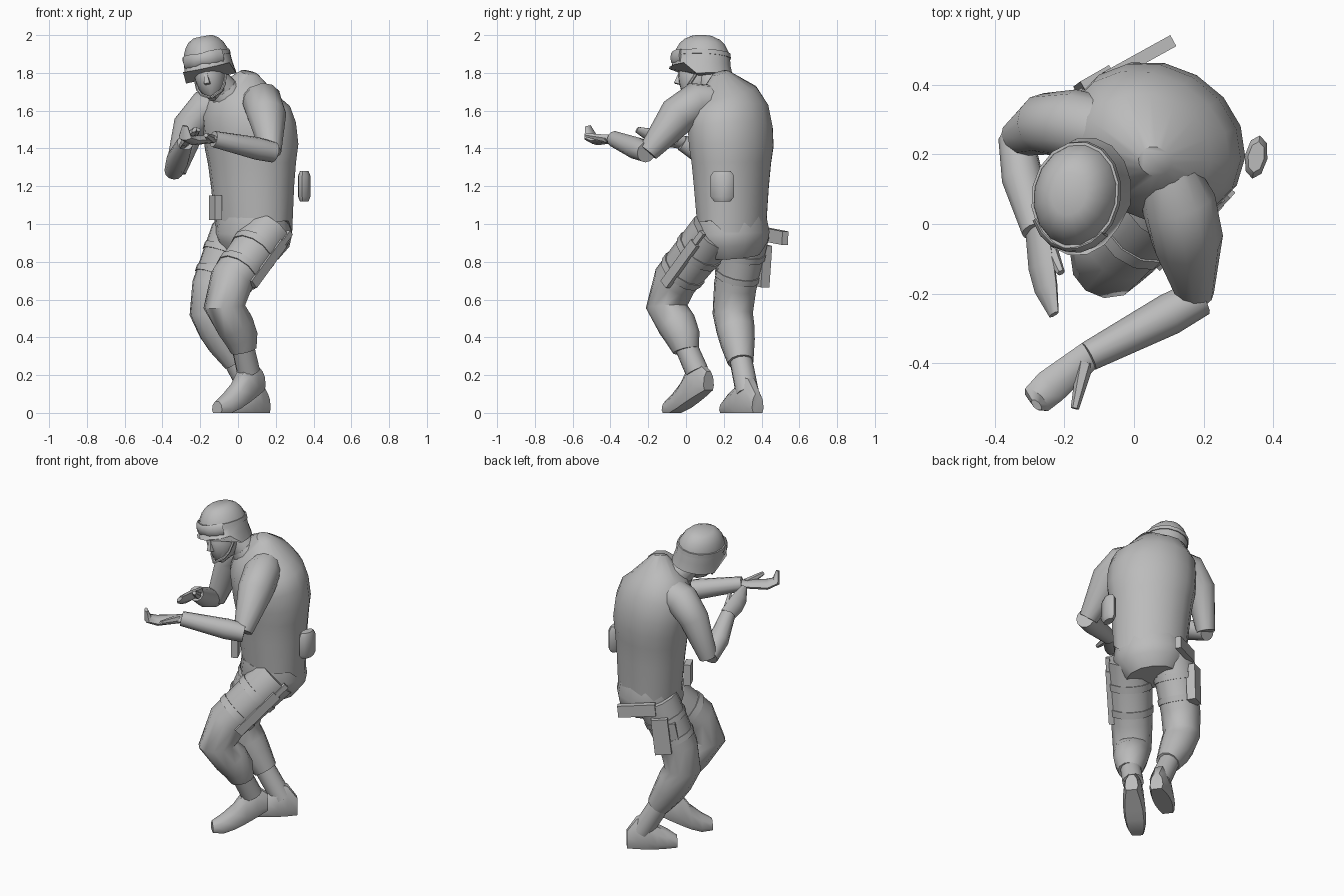
import bpy, bmesh, math
from mathutils import Vector, Matrix

cube = bpy.data.objects.get("Cube")
if cube:
    bpy.data.objects.remove(cube)

grey = bpy.data.materials.new("plain_grey")
grey.use_nodes = True
grey.diffuse_color = (.5, .5, .5, 1)
grey.node_tree.nodes["Principled BSDF"].inputs["Base Color"].default_value = grey.diffuse_color


def loft(name, rings, matrix=None):
    """Skin a list of point rings and cap both ends."""
    bm = bmesh.new()
    rows = [[bm.verts.new(point) for point in ring] for ring in rings]
    count = len(rows[0])
    for low, high in zip(rows, rows[1:]):
        for i in range(count):
            j = (i + 1) % count
            bm.faces.new((low[i], low[j], high[j], high[i]))
    bm.faces.new(rows[0][::-1])
    bm.faces.new(rows[-1])
    bmesh.ops.recalc_face_normals(bm, faces=bm.faces)
    mesh = bpy.data.meshes.new(name)
    bm.to_mesh(mesh)
    bm.free()
    mesh.materials.append(grey)
    for face in mesh.polygons:
        face.use_smooth = True
    mesh.set_sharp_from_angle(angle=math.radians(45))
    obj = bpy.data.objects.new(name, mesh)
    bpy.context.collection.objects.link(obj)
    if matrix:
        obj.matrix_world = matrix
    return obj


def soften(path):
    """Cut the corners of a path of (x, y, z, radius), keeping its ends."""
    path = [Vector(p) for p in path]
    result = [path[0]]
    for i, (p, q) in enumerate(zip(path, path[1:])):
        if i > 0:
            result.append(p.lerp(q, .25))
        if i < len(path) - 2:
            result.append(p.lerp(q, .75))
    return result + [path[-1]]


def tube(name, path, side=(1, 0, 0), sides=12, flat=1, matrix=None):
    """Sweep an ellipse along a path; flat is its depth over its width."""
    path = [Vector(p) for p in path]
    side = Vector(side)
    phase, grow = (math.pi / 4, math.sqrt(2)) if sides == 4 else (0, 1)
    angles = [phase + math.tau * k / sides for k in range(sides)]
    rings = []
    for i, point in enumerate(path):
        ahead = path[min(i + 1, len(path) - 1)].xyz
        along = (ahead - path[max(i - 1, 0)].xyz).normalized()
        u = (side - along * side.dot(along)).normalized() * point.w * grow
        v = along.cross(u) * flat
        rings.append([point.xyz + u * math.cos(q) + v * math.sin(q) for q in angles])
    return loft(name, rings, matrix)


def box(name, start, end, side, width, flat=1):
    tube(name, [(*start, width), (*end, width)], side, 4, flat)


def boot(name, heel, forward, length, lift):
    """Flat-soled sections from heel to toe; lift raises the heel."""
    forward = Vector(forward).normalized()
    across = Vector((-forward.y, forward.x, 0))
    right_half = [(.8, 0), (1, .25), (.85, .7), (.4, 1)]
    outline = right_half + [(-x, z) for x, z in reversed(right_half)]
    tops = (.1, .18, .19, .13, .1, .06)
    rings = []
    for i, top in enumerate(tops):
        d = i / (len(tops) - 1)
        width = .065 * math.sin(math.pi * (.2 + .6 * d))
        base = Vector(heel) + forward * d * length
        base.z = lift * max(0, 1 - d / .75)
        rings.append([base + across * x * width + Vector((0, 0, z * top)) for x, z in outline])
    loft(name, rings)


BODY_LEFT = (.8, -.6, 0)
CHEST_LEFT = (.87, -.5, 0)
UP = (0, 0, 1)

# Torso with the front hem raised, hips and neck
torso = tube("vest_torso", soften([
    (.085, .24, .95, .21), (.075, .24, 1.28, .235), (.072, .24, 1.45, .265),
    (.03, .22, 1.65, .24), (.06, .18, 1.8, .05)]), CHEST_LEFT, 16, .84)
for vertex in torso.data.vertices:
    if vertex.co.z < .97 and vertex.co.y < .15:
        vertex.co.z += .06
tube("hips", soften([(.08, .24, 1.04, .2), (.08, .245, .92, .22), (.07, .25, .83, .15)]),
     BODY_LEFT, flat=.9)
tube("neck", [(-.02, .2, 1.64, .09), (-.14, .11, 1.8, .06)])
tube("collar", [(-.03, .19, 1.65, .11), (-.08, .16, 1.72, .08)])

# Legs: trousers, thigh straps and boots
legs = {
    "left": ([(.16, .15, .96, .13), (-.1, -.13, .61, .115), (.01, -.02, .42, .1), (.03, 0, .33, .07)],
             (.12, .12, 0), (-.72, -.69, 0), .32, .12),
    "right": ([(-.02, .32, .96, .125), (-.17, .24, .57, .11), (-.09, .27, .4, .1), (-.01, .29, .27, .07)],
              (.15, .38, 0), (-.8, -.6, 0), .29, 0),
}
for side, (path, heel, forward, length, lift) in legs.items():
    tube(side + "_leg", soften(path), BODY_LEFT)
    hip, knee, calf, cuff = [Vector(p) for p in path]
    for level, start in (("upper", .25), ("lower", .55)):
        band = [hip.lerp(knee, start + step) for step in (0, .08)]
        for ring in band:
            ring.w += .006
        tube(f"{side}_{level}_strap", band, BODY_LEFT)
    ankle = Vector(heel) + Vector(forward) * .09
    ankle.z = lift + .1
    tube(side + "_boot_shaft", [(*calf.lerp(cuff, .5).xyz, .06), (*ankle, .062)], BODY_LEFT)
    boot(side + "_boot", heel, forward, length, lift)

# Arms
tube("left_upper_arm", soften([
    (.08, .2, 1.66, .07), (.145, .01, 1.64, .12), (.175, -.2, 1.38, .055)]))
tube("left_forearm", [(.19, -.21, 1.38, .055), (.1, -.26, 1.4, .06), (-.13, -.38, 1.45, .043)], UP)
tube("right_upper_arm", soften([
    (-.03, .25, 1.63, .1), (-.23, .3, 1.6, .1), (-.33, .25, 1.28, .055)]), (0, 1, 0))
tube("right_forearm", [(-.34, .25, 1.28, .05), (-.32, .13, 1.34, .06), (-.28, -.02, 1.43, .043)])

# Open hands with curled fingers
tube("left_hand", soften([
    (-.12, -.37, 1.45, .04), (-.28, -.5, 1.44, .055), (-.28, -.52, 1.52, .02)]),
    (.65, -.75, 0), 8, .5)
tube("left_thumb", [(-.14, -.4, 1.45, .025), (-.17, -.53, 1.47, .012)], sides=6)
tube("right_hand", soften([
    (-.28, -.01, 1.43, .045), (-.26, -.16, 1.46, .055), (-.23, -.26, 1.5, .02)]),
    (.65, .1, .75), 8, .5)
tube("right_thumb", [(-.25, -.05, 1.44, .025), (-.21, -.14, 1.5, .012)], sides=6)

# Head, turned and tilted
head = (Matrix.Translation((-.155, .08, 1.83)) @ Matrix.Rotation(-.2, 4, "Z")
        @ Matrix.Rotation(-.2, 4, "Y"))
tube("face", soften([(0, 0, .03, .08), (0, -.03, -.1, .08), (0, -.07, -.17, .02)]),
     flat=1.3, matrix=head)
tube("nose", [(0, -.11, -.03, .008), (0, -.125, -.09, .015)], sides=4, matrix=head)
for name, m in (("left", 1), ("right", -1)):
    tube(name + "_chin_strap", soften([
        (m * .085, 0, -.04, .008), (m * .07, -.06, -.13, .008), (0, -.11, -.165, .008)]),
        (0, 1, 0), 6, matrix=head)

# Helmet: a dome over a flared skirt, with the front brim raised
dome = [(0, .005, -.06, .138)]
for step in range(6):
    q = math.radians(15 * step)
    dome.append((0, 0, .17 * math.sin(q), .13 * math.cos(q) ** .7))
helmet = tube("helmet", dome, sides=16, flat=1.22, matrix=head)
for vertex in helmet.data.vertices:
    if vertex.co.z < -.03 and vertex.co.y < -.04:
        vertex.co.z += .065
        vertex.co.y -= .01

# Goggles: a curved lens pinched over the nose, on a band
tube("goggle_band", [(0, 0, .05, .13), (0, 0, .075, .127)], sides=16, flat=1.22, matrix=head)
lens = []
for step in range(-3, 4):
    q = math.radians(18 * step)
    lens.append((.125 * math.sin(q), -.155 * math.cos(q), .045, .035 if step else .026))
tube("goggles", lens, UP, 8, .35, head)

# Knife sheath on the left thigh
OUTWARD = (.75, -.66, 0)
box("knife_sheath", (.235, .05, .9), (.075, -.11, .68), OUTWARD, .016, 1.7)
box("knife_handle", (.275, .09, .955), (.235, .05, .9), OUTWARD, .012, 1.3)

# Holster and sidearm on the right thigh
ALONG = (.87, .5, 0)
box("holster", (-.1, .41, .89), (-.12, .395, .67), ALONG, .048, .55)
box("holster_magazine", (-.155, .365, .86), (-.17, .345, .74), ALONG, .02)
box("sidearm_grip", (-.08, .42, .945), (.11, .525, .925), UP, .036, .5)

# Pouches set around the waist by angle
waist = Vector((.08, .24, 0))
for name, angle, reach, bottom, height in [
        ("belt_pouch", 205, .22, 1.02, .13), ("hip_pouch", -10, .275, 1.12, .16)]:
    q = math.radians(angle)
    outward = Vector((math.cos(q), math.sin(q), 0))
    low = waist + outward * reach + Vector((0, 0, bottom))
    high = low + Vector((0, 0, height))
    if name == "hip_pouch":
        rounded = [(*low, .045), (*low.lerp(high, .15), .063), (*low.lerp(high, .85), .063), (*high, .045)]
        tube(name, rounded, outward.cross(Vector(UP)), 8, .52)
    else:
        box(name, low, high, outward, .02, 2)
